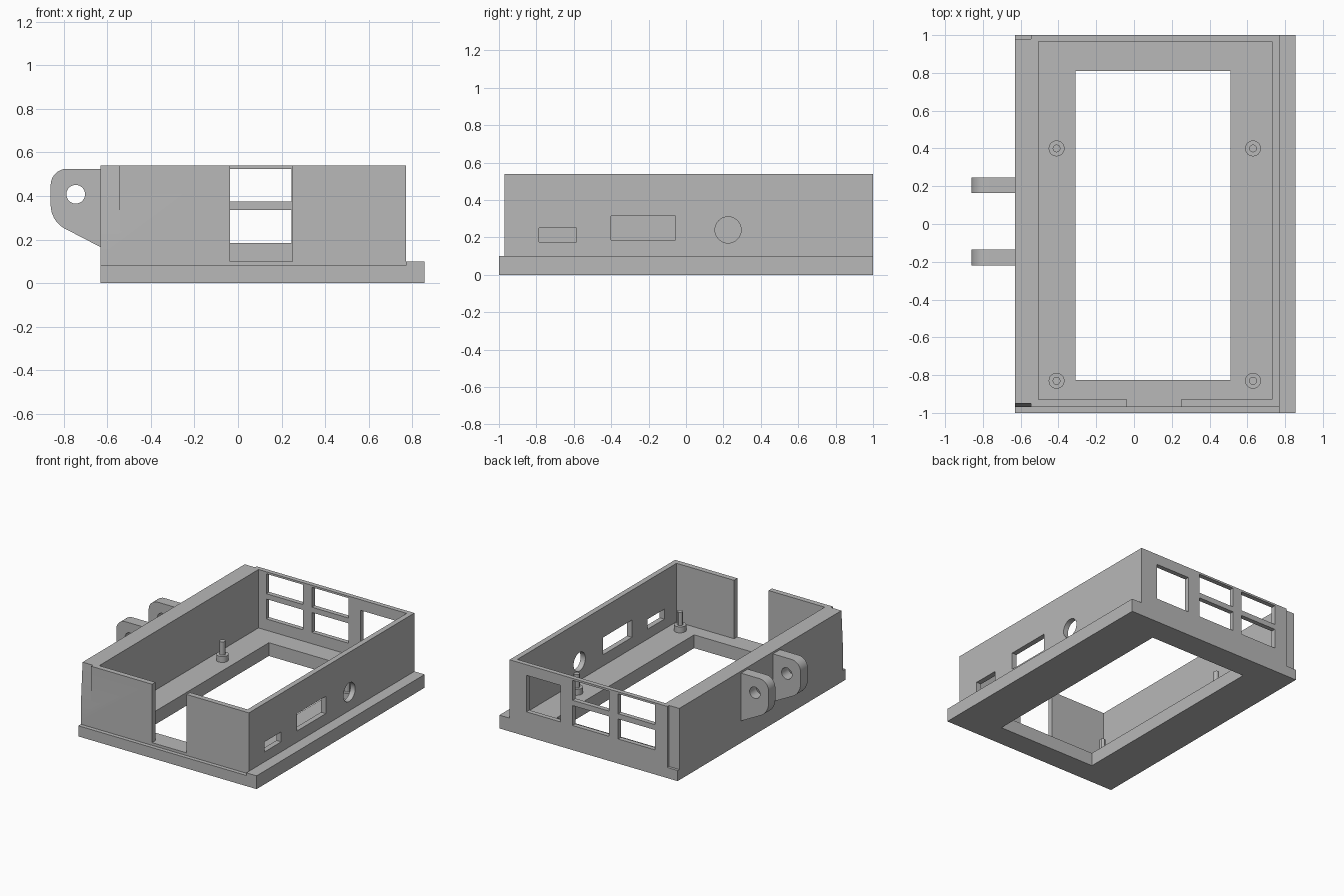
import bpy, bmesh, math
from mathutils import Matrix

cube = bpy.data.objects.get("Cube")
if cube:
    bpy.data.objects.remove(cube, do_unlink=True)

grey = bpy.data.materials.new("plain grey")
grey.use_nodes = True
colour = (0.48, 0.48, 0.48, 1)
grey.diffuse_color = colour
grey.node_tree.nodes["Principled BSDF"].inputs["Base Color"].default_value = colour


def finish(name, bm):
    bmesh.ops.recalc_face_normals(bm, faces=bm.faces[:])
    mesh = bpy.data.meshes.new(name)
    bm.to_mesh(mesh)
    bm.free()
    mesh.materials.append(grey)
    obj = bpy.data.objects.new(name, mesh)
    bpy.context.collection.objects.link(obj)
    return obj


def box(name, x, y, z):
    bm = bmesh.new()
    bmesh.ops.create_cube(bm, size=1)
    for v in bm.verts:
        v.co = [r[0] if c < 0 else r[1] for c, r in zip(v.co, (x, y, z))]
    return finish(name, bm)


def cylinder(name, centre, radius, depth, axis="Z", sides=32):
    turn = {"X": Matrix.Rotation(math.pi / 2, 4, "Y"),
            "Y": Matrix.Rotation(math.pi / 2, 4, "X"), "Z": Matrix()}[axis]
    bm = bmesh.new()
    bmesh.ops.create_cone(bm, cap_ends=True, segments=sides, radius1=radius,
                          radius2=radius, depth=depth,
                          matrix=Matrix.Translation(centre) @ turn)
    return finish(name, bm)


def prism(name, points, thickness):
    # Extrude a closed outline of 3D points along a vector
    bm = bmesh.new()
    face = bm.faces.new([bm.verts.new(p) for p in points])
    out = bmesh.ops.extrude_face_region(bm, geom=[face])
    verts = [g for g in out["geom"] if isinstance(g, bmesh.types.BMVert)]
    bmesh.ops.translate(bm, verts=verts, vec=thickness)
    return finish(name, bm)


def cut(target, *cutters):
    bpy.context.view_layer.objects.active = target
    for cutter in cutters:
        mod = target.modifiers.new("cut", "BOOLEAN")
        mod.operation = "DIFFERENCE"
        mod.solver = "EXACT"
        mod.object = cutter
        bpy.ops.object.modifier_apply(modifier=mod.name)
        bpy.data.objects.remove(cutter, do_unlink=True)


def smooth(obj):
    bpy.ops.object.select_all(action="DESELECT")
    obj.select_set(True)
    bpy.context.view_layer.objects.active = obj
    bpy.ops.object.shade_smooth_by_angle(angle=math.radians(30))


FLOOR, TOP = 0.1, 0.54


def back_notch():
    return box("notch", (-0.7, -0.545), (0.98, 1.1), (0.08, 0.6))


# Base frame with screen opening, lower front ledge and corner notch
base = box("base_frame", (-0.63, 0.855), (-1, 1), (0, FLOOR))
cut(base,
    box("opening", (-0.31, 0.51), (-0.825, 0.81), (-0.1, 0.2)),
    box("ledge", (-0.7, 0.77), (-1.1, -0.97), (0.08, 0.2)),
    back_notch())

# Walls: a hollow box, thicker on the lug side
walls = box("case_walls", (-0.63, 0.77), (-0.97, 1), (FLOOR, TOP))
cut(walls,
    box("hollow", (-0.505, 0.73), (-0.93, 0.965), (0, 0.7)),
    box("front_gap", (-0.037, 0.25), (-1.1, -0.9), (0, 0.7)),
    back_notch())

# Back windows: two columns of two, and one tall window
for x in ((-0.44, -0.135), (-0.06, 0.245)):
    for z in ((0.185, 0.335), (0.375, 0.525)):
        cut(walls, box("window", x, (0.9, 1.1), z))
cut(walls, box("tall_window", (0.345, 0.63), (0.9, 1.1), (0.185, 0.46)))

# Side ports
cut(walls,
    box("small_port", (0.7, 0.8), (-0.785, -0.585), (0.175, 0.25)),
    box("wide_port", (0.7, 0.8), (-0.4, -0.055), (0.185, 0.315)),
    cylinder("round_port", (0.75, 0.225, 0.24), 0.07, 0.2, "X"))

# Tapered recess on the front corner
cut(walls, prism("taper", [(-0.7, -0.97, 0.23), (-0.7, -0.946, 0.6),
                           (-0.7, -1.1, 0.6), (-0.7, -1.1, 0.23)], (0.155, 0, 0)))
smooth(walls)


# Hinge lugs: rounded outline with a pin hole
def arc(cx, cz, r, start, end, steps=8):
    angles = [math.radians(start + (end - start) * i / steps) for i in range(steps + 1)]
    return [(cx + r * math.cos(a), cz + r * math.sin(a)) for a in angles]


outline = [(-0.63, 0.165), (-0.63, 0.525)]
outline += arc(-0.785, 0.45, 0.075, 90, 180)
outline += arc(-0.735, 0.36, 0.125, 180, 240)
for name, y0, y1 in (("front_lug", -0.22, -0.135), ("back_lug", 0.165, 0.245)):
    lug = prism(name, [(x, y0, z) for x, z in outline], (0, y1 - y0, 0))
    cut(lug, cylinder("pin_hole", (-0.745, y0, 0.408), 0.043, 0.4, "Y"))
    smooth(lug)

# Mounting posts: short collar with a thin pin
for side, x in (("right", -0.41), ("left", 0.63)):
    for end, y in (("front", -0.83), ("back", 0.4)):
        collar = cylinder(f"{end}_{side}_collar", (x, y, 0.12), 0.042, 0.05, sides=24)
        pin = cylinder(f"{end}_{side}_pin", (x, y, 0.19), 0.021, 0.11, sides=12)
        smooth(collar)
        smooth(pin)
